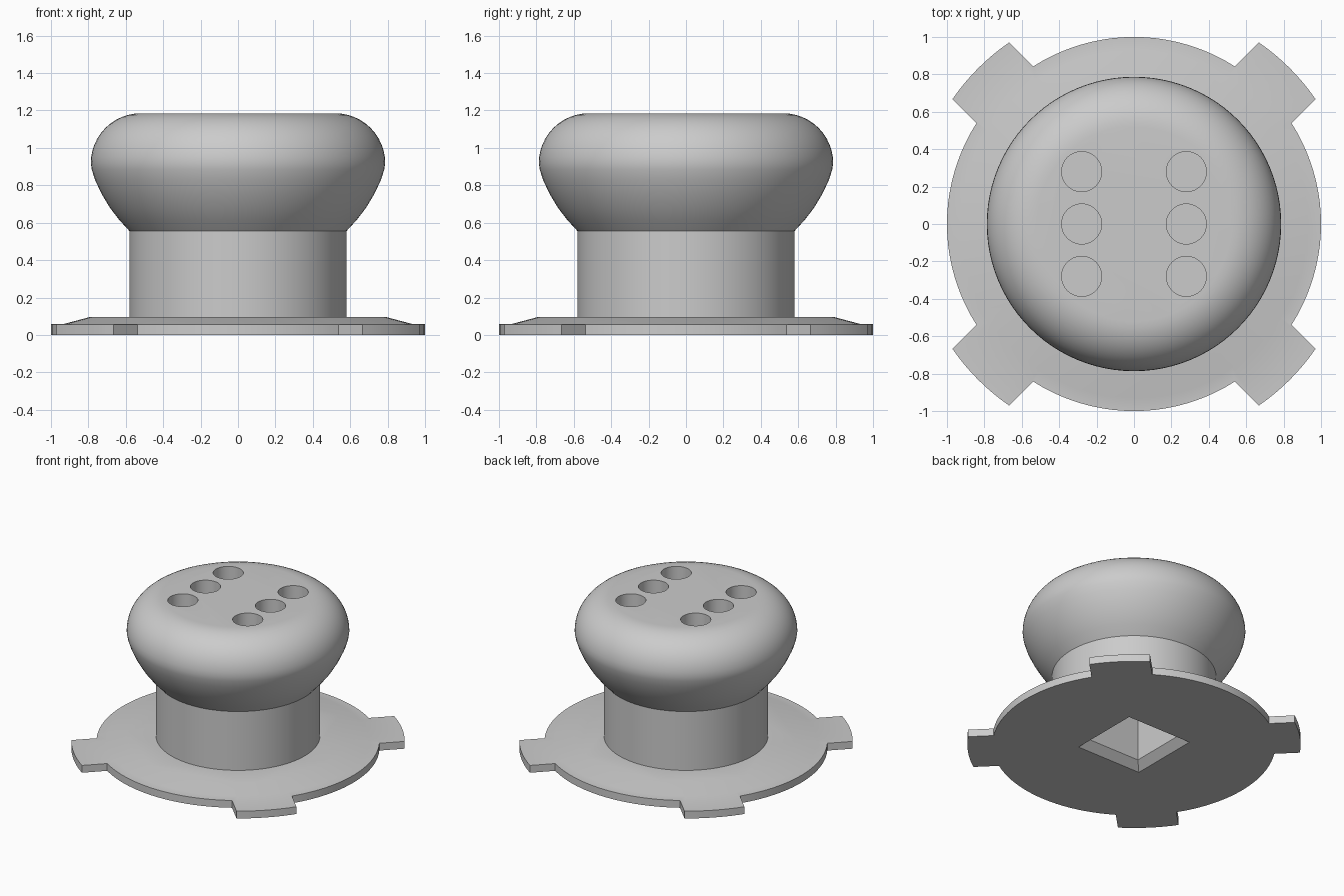
import bpy, bmesh, math

if "Cube" in bpy.data.objects:
    bpy.data.objects.remove(bpy.data.objects["Cube"])

grey = bpy.data.materials.new("light grey")
grey.diffuse_color = (0.6, 0.6, 0.6, 1)
grey.use_nodes = True
grey.node_tree.nodes["Principled BSDF"].inputs["Base Color"].default_value = grey.diffuse_color


def make_object(name, bm):
    bmesh.ops.recalc_face_normals(bm, faces=bm.faces)
    mesh = bpy.data.meshes.new(name)
    bm.to_mesh(mesh)
    bm.free()
    mesh.materials.append(grey)
    obj = bpy.data.objects.new(name, mesh)
    bpy.context.collection.objects.link(obj)
    return obj


def loft(name, rings):
    """Skin a stack of closed rings and cap both ends."""
    bm = bmesh.new()
    loops = [[bm.verts.new(p) for p in ring] for ring in rings]
    for a, b in zip(loops, loops[1:]):
        n = len(a)
        for i in range(n):
            j = (i + 1) % n
            bm.faces.new((a[i], a[j], b[j], b[i]))
    bm.faces.new(loops[0][::-1])
    bm.faces.new(loops[-1])
    return make_object(name, bm)


def polar(angles, radii, z):
    return [(r * math.cos(a), r * math.sin(a), z) for a, r in zip(angles, radii)]


def circle(r, z, n, cx=0, cy=0):
    return [(cx + r * math.cos(2 * math.pi * i / n),
             cy + r * math.sin(2 * math.pi * i / n), z) for i in range(n)]


def square(h, z):
    return [(-h, -h, z), (h, -h, z), (h, h, z), (-h, h, z)]


def combine(target, tool, operation):
    mod = target.modifiers.new(operation.lower(), 'BOOLEAN')
    mod.operation = operation
    mod.solver = 'EXACT'
    mod.object = tool
    bpy.context.view_layer.objects.active = target
    bpy.ops.object.modifier_apply(modifier=mod.name)
    bpy.data.objects.remove(tool, do_unlink=True)


# Base plate: disc with four curved locking tabs and a sloped raised middle
TAB_R, TAB_HALF = 1.178, 0.215
outer, inner = math.asin(TAB_HALF / TAB_R), math.asin(TAB_HALF)
angles, radii = [], []
for q in range(4):
    mid = math.pi / 4 + q * math.pi / 2
    angles.append(mid - inner)
    radii.append(1.0)
    for i in range(9):
        angles.append(mid - outer + 2 * outer * i / 8)
        radii.append(TAB_R)
    gap = math.pi / 2 - 2 * inner
    for i in range(20):
        angles.append(mid + inner + gap * i / 20)
        radii.append(1.0)
count = len(angles)
body = loft("knob_with_base", [
    polar(angles, radii, 0), polar(angles, radii, 0.057),
    polar(angles, [0.93] * count, 0.059), polar(angles, [0.79] * count, 0.096)])

# Stem and rounded grip turned from one profile
profile = [(0.58, 0.03), (0.58, 0.555), (0.635, 0.615), (0.685, 0.68),
           (0.73, 0.755), (0.765, 0.83), (0.782, 0.885)]
for i in range(13):
    a = math.pi / 2 * i / 12
    profile.append((0.52 + 0.267 * math.cos(a), 0.918 + 0.267 * math.sin(a)))
handle = loft("handle", [circle(r, z, 96) for r, z in profile])
combine(body, handle, 'UNION')

# Square socket underneath with a chamfered mouth
socket = loft("socket_cutter", [square(0.338, -0.06), square(0.222, 0.056), square(0.222, 0.6)])
combine(body, socket, 'DIFFERENCE')

# Six round holes in the top
for x in (-0.28, 0.28):
    for y in (-0.28, 0, 0.28):
        hole = loft("hole_cutter", [circle(0.107, 0.9, 40, x, y), circle(0.107, 1.3, 40, x, y)])
        combine(body, hole, 'DIFFERENCE')

# Smooth curves, crisp edges
body.select_set(True)
bpy.context.view_layer.objects.active = body
bpy.ops.object.shade_smooth_by_angle(angle=math.radians(30))
